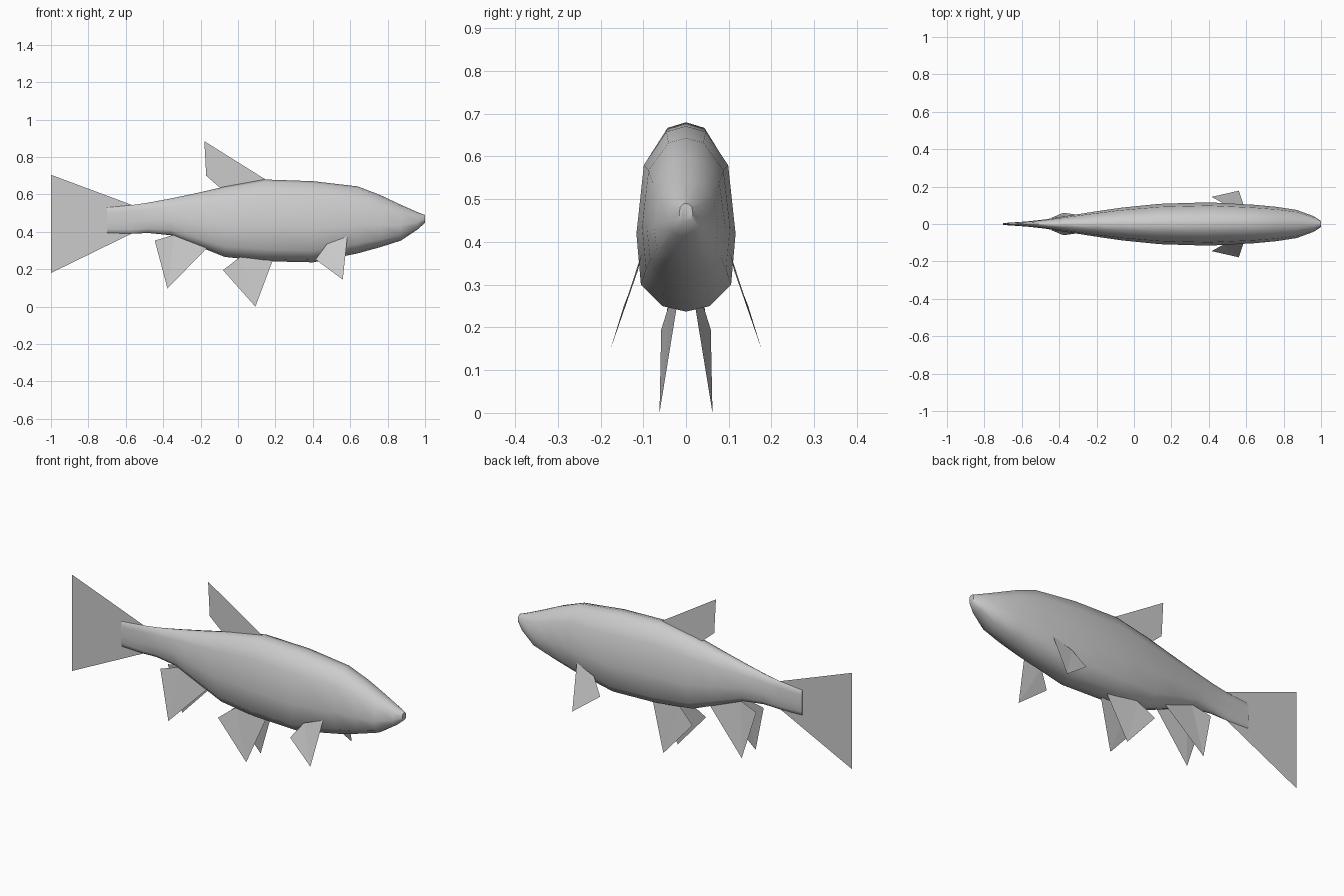
import bpy
import bmesh
import math

cube = bpy.data.objects.get("Cube")
if cube:
    bpy.data.objects.remove(cube, do_unlink=True)

# One grey for the whole fish
grey = bpy.data.materials.new("plain grey")
grey.use_nodes = True
colour = (0.6, 0.6, 0.6, 1)
grey.diffuse_color = colour
grey.node_tree.nodes["Principled BSDF"].inputs["Base Color"].default_value = colour


def finish(name, bm):
    mesh = bpy.data.meshes.new(name)
    bm.to_mesh(mesh)
    bm.free()
    mesh.materials.append(grey)
    obj = bpy.data.objects.new(name, mesh)
    bpy.context.collection.objects.link(obj)
    return obj


# Body stations: x, belly z, back z, half width
STATIONS = [
    (-0.70, 0.395, 0.530, 0.005),
    (-0.57, 0.390, 0.543, 0.014),
    (-0.48, 0.394, 0.556, 0.024),
    (-0.36, 0.382, 0.578, 0.043),
    (-0.20, 0.318, 0.612, 0.068),
    (-0.07, 0.266, 0.642, 0.087),
    (0.14, 0.243, 0.680, 0.108),
    (0.40, 0.237, 0.671, 0.116),
    (0.64, 0.285, 0.643, 0.103),
    (0.76, 0.318, 0.597, 0.092),
    (0.87, 0.353, 0.545, 0.075),
    (0.96, 0.413, 0.505, 0.042),
    (1.00, 0.448, 0.490, 0.016),
]
# Half cross-section from belly to back: share of width, share of height
HALF = [(0, 0), (0.48, 0.03), (0.91, 0.145), (1, 0.42), (0.85, 0.79), (0.4, 0.97), (0, 1)]
SECTION = HALF + [(-w, h) for w, h in HALF[-2:0:-1]]


def make_body():
    bm = bmesh.new()
    rings = []
    for x, low, high, width in STATIONS:
        rings.append([bm.verts.new((x, w * width, low + h * (high - low))) for w, h in SECTION])
    n = len(SECTION)
    for a, b in zip(rings, rings[1:]):
        for i in range(n):
            j = (i + 1) % n
            bm.faces.new((a[i], a[j], b[j], b[i]))
    bm.faces.new(rings[0])
    bm.faces.new(rings[-1])
    bmesh.ops.recalc_face_normals(bm, faces=bm.faces)
    body = finish("body", bm)
    bpy.ops.object.select_all(action="DESELECT")
    body.select_set(True)
    bpy.context.view_layer.objects.active = body
    bpy.ops.object.shade_smooth_by_angle(angle=math.radians(50))


def make_fin(name, points):
    bm = bmesh.new()
    corners = [bm.verts.new(p) for p in points]
    bm.faces.new(corners)
    # Split into triangles, as the paired fins are slightly bent
    bmesh.ops.triangulate(bm, faces=bm.faces)
    finish(name, bm)


make_body()

# Single fins in the middle plane
make_fin("tail_fin", [(-1, 0, 0.705), (-1, 0, 0.18), (-0.57, 0, 0.39), (-0.57, 0, 0.545)])
make_fin("dorsal_fin", [(-0.18, 0, 0.885), (-0.17, 0, 0.70), (-0.09, 0, 0.63), (0.155, 0, 0.675)])

# Paired fins: rear corner, tip, front root, rear root on the +y side
PAIRED = {
    "pectoral_fin": [(0.415, 0.145, 0.252), (0.56, 0.178, 0.145), (0.585, 0.103, 0.375), (0.475, 0.112, 0.335)],
    "pelvic_fin": [(-0.08, 0.058, 0.195), (0.093, 0.062, 0.0), (0.185, 0.022, 0.246), (0.01, 0.036, 0.265)],
    "anal_fin": [(-0.445, 0.032, 0.353), (-0.377, 0.06, 0.097), (-0.165, 0.03, 0.315), (-0.34, 0.018, 0.385)],
}
for name, points in PAIRED.items():
    make_fin("left_" + name, points)
    make_fin("right_" + name, [(x, -y, z) for x, y, z in reversed(points)])
